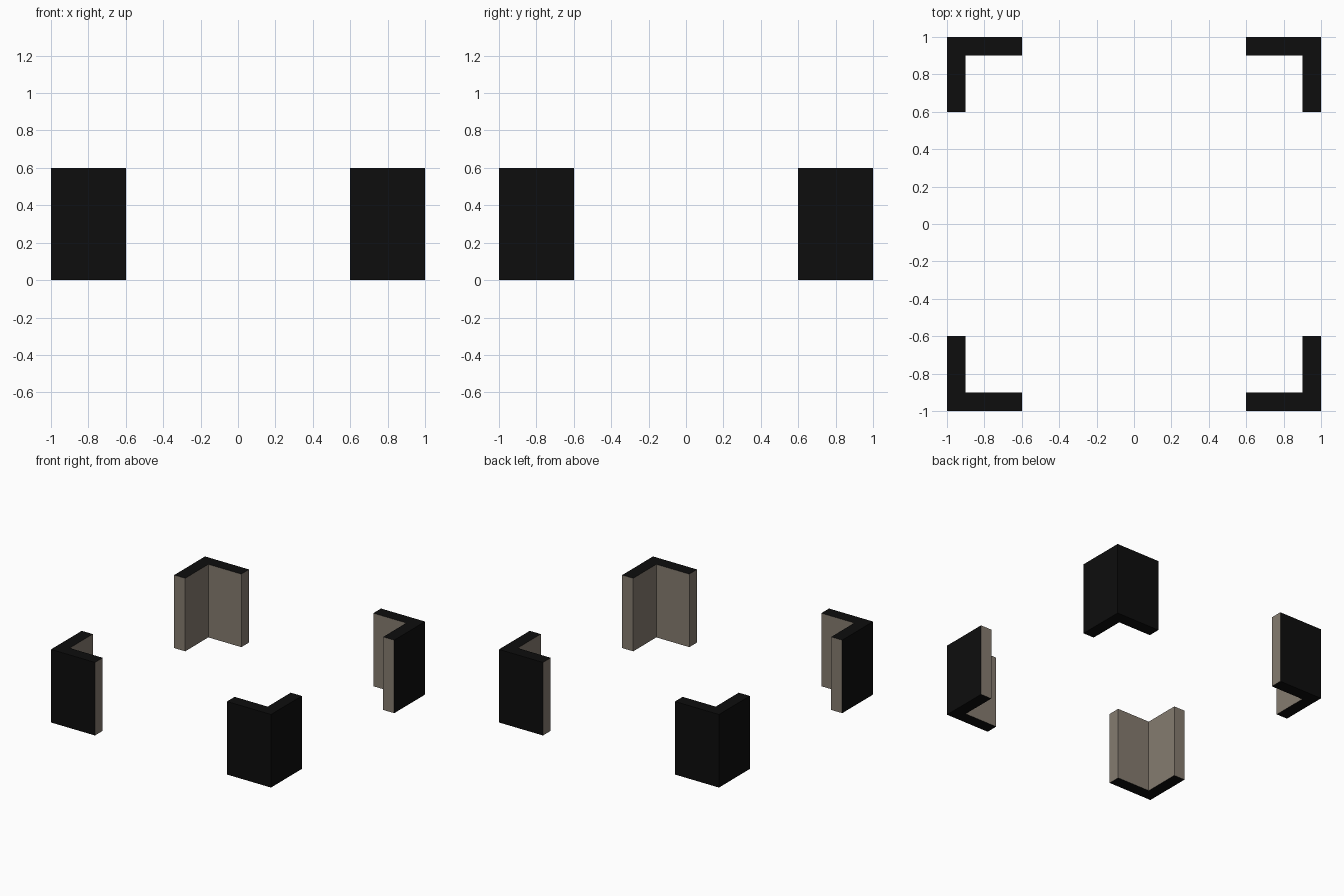
import bpy
import bmesh
import math
from mathutils import Matrix

if "Cube" in bpy.data.objects:
    bpy.data.objects.remove(bpy.data.objects["Cube"])

HEIGHT, OUTER, INNER, END = 0.6, 1.0, 0.9, 0.6


def material(name, color):
    mat = bpy.data.materials.new(name)
    mat.diffuse_color = (*color, 1.0)
    mat.use_nodes = True
    mat.node_tree.nodes["Principled BSDF"].inputs["Base Color"].default_value = mat.diffuse_color
    return mat


black = material("black", (0.004, 0.004, 0.004))
taupe = material("taupe", (0.235, 0.2, 0.162))

# L-shaped footprint of the corner at +x +y
PROFILE = [(OUTER, OUTER), (END, OUTER), (END, INNER),
           (INNER, INNER), (INNER, END), (OUTER, END)]


def corner_bracket(name, quarter_turns):
    bm = bmesh.new()
    base = bm.faces.new([bm.verts.new((x, y, 0)) for x, y in PROFILE])
    ext = bmesh.ops.extrude_face_region(bm, geom=[base], use_keep_orig=True)
    top = [v for v in ext["geom"] if isinstance(v, bmesh.types.BMVert)]
    bmesh.ops.translate(bm, verts=top, vec=(0, 0, HEIGHT))
    bmesh.ops.recalc_face_normals(bm, faces=bm.faces)

    # Outer walls, top and bottom are black; inner walls and ends are taupe
    for f in bm.faces:
        f.material_index = 1 if min(f.normal.x, f.normal.y) < -0.5 else 0

    bm.transform(Matrix.Rotation(quarter_turns * math.pi / 2, 4, "Z"))
    mesh = bpy.data.meshes.new(name)
    mesh.materials.append(black)
    mesh.materials.append(taupe)
    bm.to_mesh(mesh)
    bm.free()
    bpy.context.collection.objects.link(bpy.data.objects.new(name, mesh))


# Four brackets around the square
for i, side in enumerate(("back_right", "back_left", "front_left", "front_right")):
    corner_bracket("corner_bracket_" + side, i)
